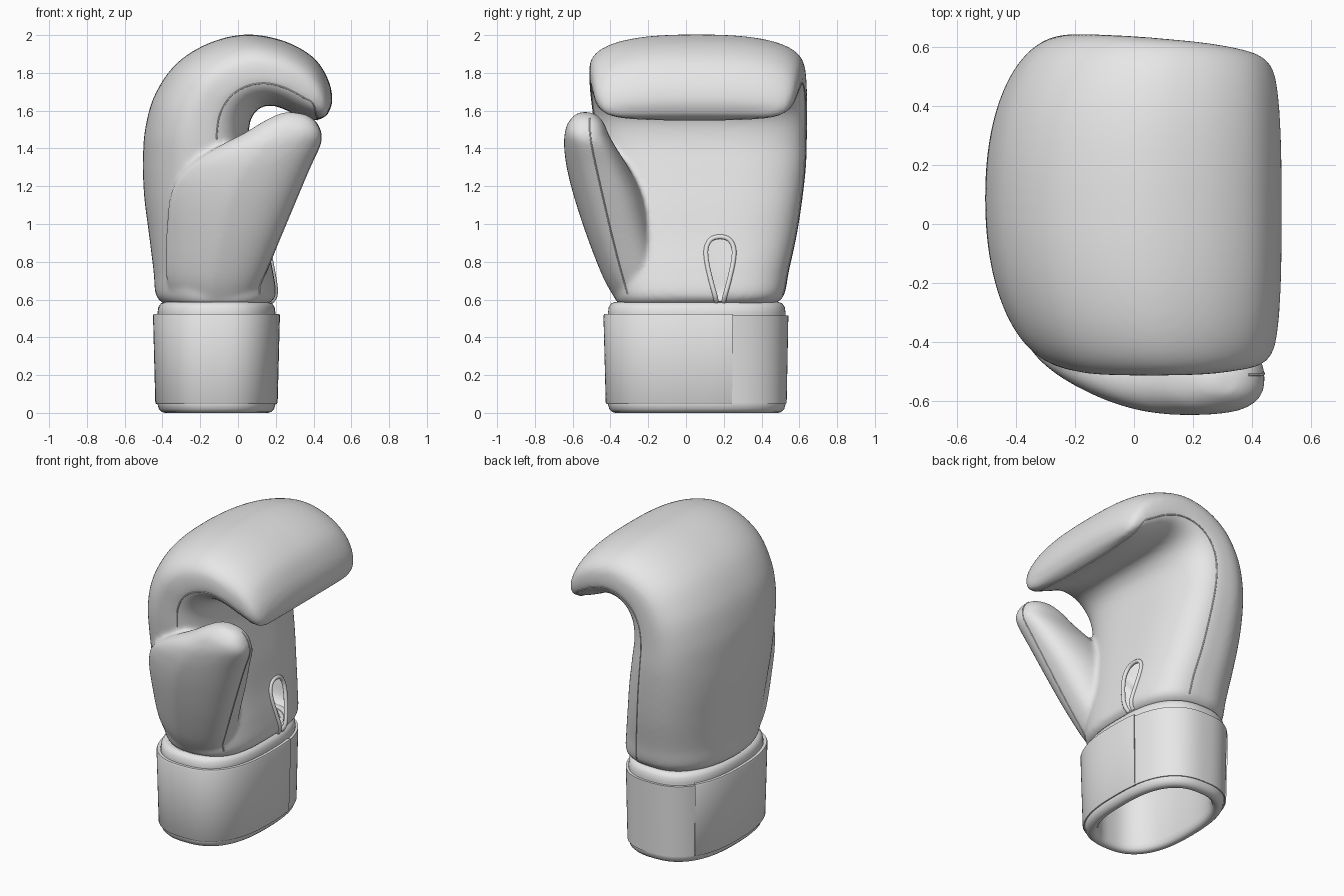
import bpy, bmesh, math
from mathutils import Vector

if "Cube" in bpy.data.objects:
    bpy.data.objects.remove(bpy.data.objects["Cube"])

grey = bpy.data.materials.new("plain_grey")
grey.diffuse_color = (0.8, 0.8, 0.8, 1)
grey.use_nodes = True
grey.node_tree.nodes["Principled BSDF"].inputs["Base Color"].default_value = grey.diffuse_color


def resample(pts, k):
    """Catmull-Rom interpolation of a list of tuples."""
    out = []
    for i in range(len(pts) - 1):
        p0, p1 = pts[max(i - 1, 0)], pts[i]
        p2, p3 = pts[i + 1], pts[min(i + 2, len(pts) - 1)]
        for j in range(k):
            t = j / k
            out.append(tuple(0.5 * (2 * b + (c - a) * t + (2 * a - 5 * b + 4 * c - d) * t * t
                                    + (3 * b - a - 3 * c + d) * t ** 3)
                             for a, b, c, d in zip(p0, p1, p2, p3)))
    return out + [tuple(pts[-1])]


def oval(t, n_pos, n_neg):
    """Superellipse point with its own exponent on the +u and -u halves."""
    c, s = math.cos(t), math.sin(t)
    n = n_pos if c > 0 else n_neg
    return (math.copysign(abs(c) ** (2 / n), c), math.copysign(abs(s) ** (2 / n), s))


def clamp(x, lo, hi):
    return max(lo, min(hi, x))


def hand_n(st):
    """Boxy palm side, rounder back of the hand."""
    return 3.0 - clamp((st[2] - .3) * 4, 0, .4), 2.2 + clamp((st[0] + .4) * .8, 0, .4)


def thumb_n(st):
    """Full leading edge, tapering into the hand at the rear."""
    return 2.5, 1.4 + clamp((st[0] + .3) * 2, 0, .9)


def section_point(st, t, n_rule):
    """Point on a section: back point, palm point, y range."""
    bx, bz, px, pz, y0, y1 = st
    u, v = oval(t, *n_rule(st))
    return Vector(((bx + px) / 2 + (px - bx) / 2 * u, (y0 + y1) / 2 + (y1 - y0) / 2 * v,
                   (bz + pz) / 2 + (pz - bz) / 2 * u))


def bridge(bm, rings):
    m = len(rings[0])
    for r0, r1 in zip(rings, rings[1:]):
        for i in range(m):
            j = (i + 1) % m
            bm.faces.new((r0[i], r0[j], r1[j], r1[i]))


def loft(bm, stations, n_rule, seg=72):
    rings = [[bm.verts.new(section_point(st, 2 * math.pi * i / seg, n_rule)) for i in range(seg)]
             for st in resample(stations, 6)]
    bridge(bm, rings)
    bm.faces.new(rings[0])
    bm.faces.new(rings[-1])


def finish(bm, name):
    bmesh.ops.recalc_face_normals(bm, faces=bm.faces)
    me = bpy.data.meshes.new(name)
    bm.to_mesh(me)
    bm.free()
    me.materials.append(grey)
    ob = bpy.data.objects.new(name, me)
    bpy.context.collection.objects.link(ob)
    return ob


# Padded hand: back x, z / palm x, z / y range, from wrist to curled fingertips
HAND = [(-.39, .575, .16, .575, -.36, .47), (-.435, .625, .20, .625, -.38, .52),
        (-.447, .75, .185, .75, -.40, .545), (-.472, .95, .15, .92, -.42, .585),
        (-.497, 1.15, .12, 1.10, -.44, .615), (-.503, 1.33, .085, 1.28, -.46, .635),
        (-.492, 1.50, .06, 1.42, -.48, .64), (-.442, 1.68, .06, 1.52, -.495, .642),
        (-.33, 1.845, .085, 1.585, -.508, .64), (-.16, 1.955, .13, 1.62, -.512, .635),
        (.04, 2.003, .19, 1.625, -.512, .625), (.24, 1.97, .25, 1.605, -.508, .612),
        (.395, 1.885, .31, 1.575, -.495, .593), (.475, 1.77, .365, 1.555, -.478, .57),
        (.50, 1.655, .41, 1.55, -.44, .53), (.475, 1.58, .45, 1.56, -.38, .465)]
# Thumb, same layout
THUMB = [(-.34, .58, .08, .58, -.36, -.05), (-.38, .72, .135, .70, -.435, -.10),
         (-.38, .95, .215, .90, -.52, -.16), (-.36, 1.15, .305, 1.12, -.59, -.22),
         (-.29, 1.28, .38, 1.30, -.63, -.30), (-.15, 1.385, .435, 1.42, -.645, -.37),
         (.03, 1.48, .442, 1.47, -.643, -.41), (.13, 1.54, .43, 1.51, -.63, -.43),
         (.21, 1.58, .405, 1.55, -.60, -.46), (.27, 1.595, .36, 1.58, -.57, -.50)]

bm = bmesh.new()
loft(bm, HAND, hand_n)
loft(bm, THUMB, thumb_n)
glove = finish(bm, "glove_body")
rm = glove.modifiers.new("fuse", 'REMESH')
rm.mode = 'VOXEL'
rm.voxel_size = 0.014
sm = glove.modifiers.new("soften", 'SMOOTH')
sm.factor = 0.5
sm.iterations = 8
dg = bpy.context.evaluated_depsgraph_get()
fused = bpy.data.meshes.new_from_object(glove.evaluated_get(dg))
glove.modifiers.clear()
glove.data = fused
fused.shade_smooth()
if not fused.materials:
    fused.materials.append(grey)
bpy.context.view_layer.update()


def cord(name, pts, radius):
    cu = bpy.data.curves.new(name, 'CURVE')
    cu.dimensions = '3D'
    cu.bevel_depth = radius
    cu.bevel_resolution = 2
    cu.use_fill_caps = True
    sp = cu.splines.new('POLY')
    sp.points.add(len(pts) - 1)
    for p, q in zip(sp.points, pts):
        p.co = (*q, 1)
    cu.materials.append(grey)
    ob = bpy.data.objects.new(name, cu)
    bpy.context.collection.objects.link(ob)


def onto_palm(yz):
    """Drop y, z points onto the glove from the palm side."""
    out = []
    for y, z in yz:
        hit, loc, nrm, idx = glove.ray_cast(Vector((1, y, z)), Vector((-1, 0, 0)))
        if hit:
            out.append(loc)
    return out


# Seam around the palm panel: up the far side, across the fingertips, down the thumb side
a = math.radians(77)
far = [section_point(s, a, hand_n) for s in HAND[1:14]]
tip = [Vector((.42, y, 1.55)) for y in (.4, .2, 0, -.15, -.3)]
near = [section_point(s, -a, hand_n) for s in HAND[13:5:-1]]
seam = [glove.closest_point_on_mesh(Vector(p))[1] for p in resample(far + tip + near, 6)]
cord("palm_seam", seam, 0.004)

# Thumb seam
cord("thumb_seam", onto_palm(resample([(-.51, 1.56), (-.50, 1.42), (-.43, 1.1),
                                       (-.37, .85), (-.31, .63)], 8)), 0.004)

# Keyhole piping on the palm
half = [(.020, .59), (.026, .62), (.048, .70), (.070, .80), (.073, .87), (.048, .918), (0, .932)]
hole = [(.18 - d, z) for d, z in half] + [(.18 + d, z) for d, z in half[-2::-1]]
cord("palm_piping", onto_palm(resample(hole, 5)), 0.013)


def in_keyhole(p):
    return p.x > 0 and any(z0 <= p.z < z1 and
                           abs(p.y - .18) < d0 + (d1 - d0) * (p.z - z0) / (z1 - z0)
                           for (d0, z0), (d1, z1) in zip(half, half[1:]))


# Open the keyhole slot and the wrist so the glove is hollow
bm = bmesh.new()
bm.from_mesh(fused)
gone = []
for f in bm.faces:
    c = f.calc_center_median()
    wrist = f.normal.z < -.8 and c.z < .6 and math.hypot((c.x + .112) / .24, (c.y - .06) / .40) < 1
    if wrist or in_keyhole(c):
        gone.append(f)
bmesh.ops.delete(bm, geom=gone, context='FACES')
bm.to_mesh(fused)
bm.free()


def sweep(name, profile, t0=0, t1=360, seg=120):
    """Sweep a closed (offset, z) profile around the wrist oval."""
    bm = bmesh.new()
    full = t1 - t0 == 360
    rings = []
    for i in range(seg if full else seg + 1):
        u, v = oval(math.radians(t0 + (t1 - t0) * i / seg), 2.6, 2.5)
        rings.append([bm.verts.new((-.114 + (.302 + o) * u, .057 + (.46 + o) * v, z))
                      for o, z in profile])
    if full:
        bridge(bm, rings + rings[:1])
    else:
        bridge(bm, rings)
        bm.faces.new(rings[0])
        bm.faces.new(rings[-1])
    ob = finish(bm, name)
    bpy.ops.object.select_all(action='DESELECT')
    ob.select_set(True)
    bpy.context.view_layer.objects.active = ob
    bpy.ops.object.shade_smooth_by_angle(angle=math.radians(40))


# Cuff tube with rolled rims, wrist band, and overlapping strap
sweep("cuff_lining", [(-.03, 0), (-.012, .005), (.003, .02), (.010, .045), (.006, .30),
                      (.010, .53), (.006, .56), (-.008, .58), (-.03, .588), (-.055, .58),
                      (-.065, .55), (-.065, .045), (-.058, .018), (-.047, .004)])
sweep("wrist_band", [(0, .05), (.016, .05), (.025, .515), (0, .515)])
sweep("wrist_strap", [(.008, .047), (.017, .047), (.022, .055), (.034, .515), (.030, .524),
                      (.012, .524)], -225, 17)
